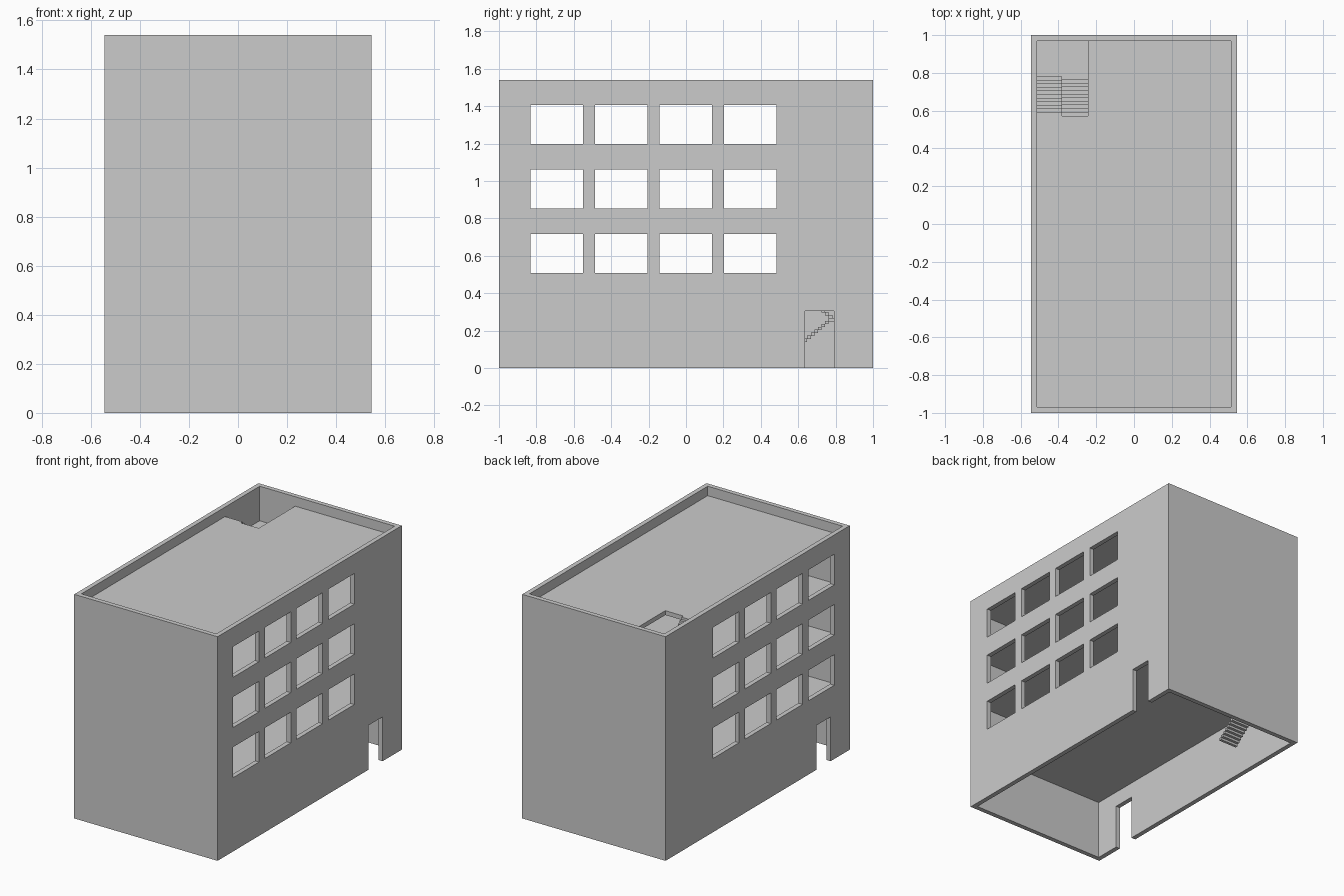
import bpy, bmesh

if "Cube" in bpy.data.objects:
    bpy.data.objects.remove(bpy.data.objects["Cube"])

HX, HY, HZ = 0.545, 1.0, 1.54      # outer half width, half length, height
IX, IY = 0.513, 0.968              # inner faces of the walls
PITCH, SLAB = 0.345, 0.03
FLOORS = [0.44 + PITCH * i for i in range(4)]   # last one is the roof


def add_box(bm, x0, x1, y0, y1, z0, z1):
    v = bmesh.ops.create_cube(bm, size=1)["verts"]
    bmesh.ops.scale(bm, vec=(x1 - x0, y1 - y0, z1 - z0), verts=v)
    bmesh.ops.translate(bm, vec=((x0 + x1) / 2, (y0 + y1) / 2, (z0 + z1) / 2), verts=v)


def add_prism(bm, outline, z0, z1):
    face = bm.faces.new([bm.verts.new((x, y, z0)) for x, y in outline])
    ext = bmesh.ops.extrude_face_region(bm, geom=[face])["geom"]
    top = [g for g in ext if isinstance(g, bmesh.types.BMVert)]
    bmesh.ops.translate(bm, vec=(0, 0, z1 - z0), verts=top)


def finish(bm, name):
    bmesh.ops.recalc_face_normals(bm, faces=bm.faces)
    mesh = bpy.data.meshes.new(name)
    bm.to_mesh(mesh)
    bm.free()
    ob = bpy.data.objects.new(name, mesh)
    bpy.context.collection.objects.link(ob)
    return ob


def cut(ob, cutter):
    mod = ob.modifiers.new("cut", "BOOLEAN")
    mod.operation, mod.solver, mod.object = "DIFFERENCE", "EXACT", cutter
    bpy.context.view_layer.objects.active = ob
    bpy.ops.object.modifier_apply(modifier=mod.name)
    bpy.data.objects.remove(cutter)


# Outer walls, an open-ended box
bm = bmesh.new()
add_box(bm, -HX, HX, -HY, HY, 0, HZ)
walls = finish(bm, "walls")
bm = bmesh.new()
add_box(bm, -IX, IX, -IY, IY, -0.1, HZ + 0.1)
cut(walls, finish(bm, "void_cutter"))

# Windows through both long walls, one door in each (diagonally opposite)
bm = bmesh.new()
for row in range(3):
    for col in range(4):
        y, z = -0.832 + 0.345 * col, 0.507 + PITCH * row
        add_box(bm, -0.7, 0.7, y, y + 0.282, z, z + 0.21)
for s in (1, -1):
    ya, yb = sorted((0.637 * s, 0.792 * s))
    xa, xb = sorted((0.4 * s, 0.7 * s))
    add_box(bm, xa, xb, ya, yb, -0.1, 0.305)
cut(walls, finish(bm, "opening_cutter"))

# Floor slabs and roof with a stairwell notch in the back left corner
XM, XR = -0.38, -0.243             # stair middle line and right edge
YA, YB = 0.572, 0.592              # notch front edge, right and left flight
slab_outline = [(-IX, -IY), (IX, -IY), (IX, IY), (XR, IY),
                (XR, YA), (XM, YA), (XM, YB), (-IX, YB)]
for i, z in enumerate(FLOORS):
    bm = bmesh.new()
    add_prism(bm, slab_outline, z - SLAB, z)
    finish(bm, "roof" if i == 3 else f"floor_{i + 1}")

# Two-flight stairs per storey, with a landing halfway
STEPS, RUN = 10, 0.019
RISE = PITCH / (2 * STEPS + 2)
THICK = RISE + 0.002
y_end_r, y_end_l = YA + STEPS * RUN, YB + STEPS * RUN
landing = [(XM, y_end_r), (XR, y_end_r), (XR, IY), (-IX, IY), (-IX, y_end_l), (XM, y_end_l)]
for n, top in enumerate(FLOORS):
    base = top - PITCH
    mid = base + PITCH / 2
    bm = bmesh.new()
    for i in range(STEPS):
        z = base + RISE * (i + 1)
        y = YA + RUN * i
        add_box(bm, XM, XR, y, y + RUN, z - THICK, z)
        z = mid + RISE * (i + 1)
        y = y_end_l - RUN * i
        add_box(bm, -IX, XM, y - RUN, y, z - THICK, z)
    add_prism(bm, landing, mid - THICK, mid)
    finish(bm, f"stairs_{n + 1}")
